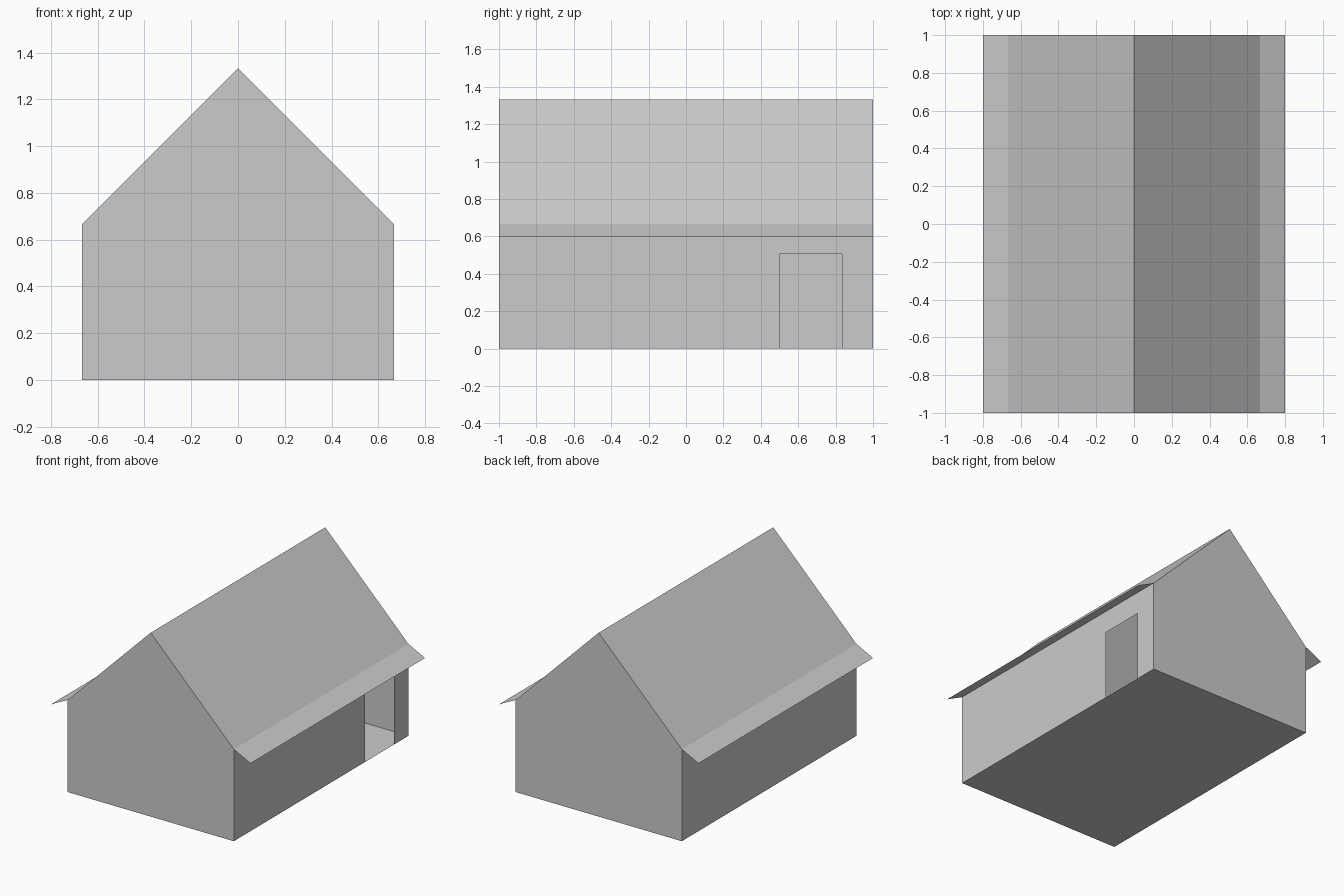
import bpy

if "Cube" in bpy.data.objects:
    bpy.data.objects.remove(bpy.data.objects["Cube"])

W, H, RIDGE, L = 2 / 3, 2 / 3, 4 / 3, 1.0   # half width, wall height, ridge height, half length
EAVE_X, EAVE_Z = 0.8, 0.6
DOOR_A, DOOR_B, DOOR_H = 0.5, 0.833, 0.505

grey = bpy.data.materials.new("plain grey")
grey.diffuse_color = (0.6, 0.6, 0.6, 1)
grey.use_nodes = True
grey.node_tree.nodes["Principled BSDF"].inputs["Base Color"].default_value = grey.diffuse_color


def sheet(name, verts, faces=None):
    """Thin flat-faced sheet from a few corner points."""
    mesh = bpy.data.meshes.new(name)
    mesh.from_pydata(verts, [], faces or [range(len(verts))])
    mesh.materials.append(grey)
    obj = bpy.data.objects.new(name, mesh)
    bpy.context.collection.objects.link(obj)
    return obj


def strip(name, a, b):
    """Full-length sheet between two (x, z) points."""
    (ax, az), (bx, bz) = a, b
    return sheet(name, [(ax, -L, az), (ax, L, az), (bx, L, bz), (bx, -L, bz)])


# Gable end walls
gable = [(-W, 0), (W, 0), (W, H), (0, RIDGE), (-W, H)]
sheet("front_gable_wall", [(x, -L, z) for x, z in gable])
sheet("back_gable_wall", [(x, L, z) for x, z in reversed(gable)])

# Floor and closed left wall
strip("floor", (-W, 0), (W, 0))
strip("left_wall", (-W, H), (-W, 0))

# Right wall, outlined around the doorway
outline = [(-L, 0), (DOOR_A, 0), (DOOR_A, DOOR_H), (DOOR_B, DOOR_H),
           (DOOR_B, 0), (L, 0), (L, H), (-L, H)]
sheet("right_wall", [(W, y, z) for y, z in outline])

# Roof slopes and the shallower eaves below them
strip("right_roof", (W, H), (0, RIDGE))
strip("left_roof", (0, RIDGE), (-W, H))
strip("right_eave", (EAVE_X, EAVE_Z), (W, H))
strip("left_eave", (-W, H), (-EAVE_X, EAVE_Z))

# Turn the floor so that it faces downward, and the roof sheets upward
for obj in bpy.context.collection.objects:
    n = obj.data.polygons[0].normal
    down = obj.name == "floor"
    if ("roof" in obj.name or "eave" in obj.name or down) and (n.z > 0) == down:
        obj.data.flip_normals()
    if obj.name == "left_wall" and n.x > 0:
        obj.data.flip_normals()
